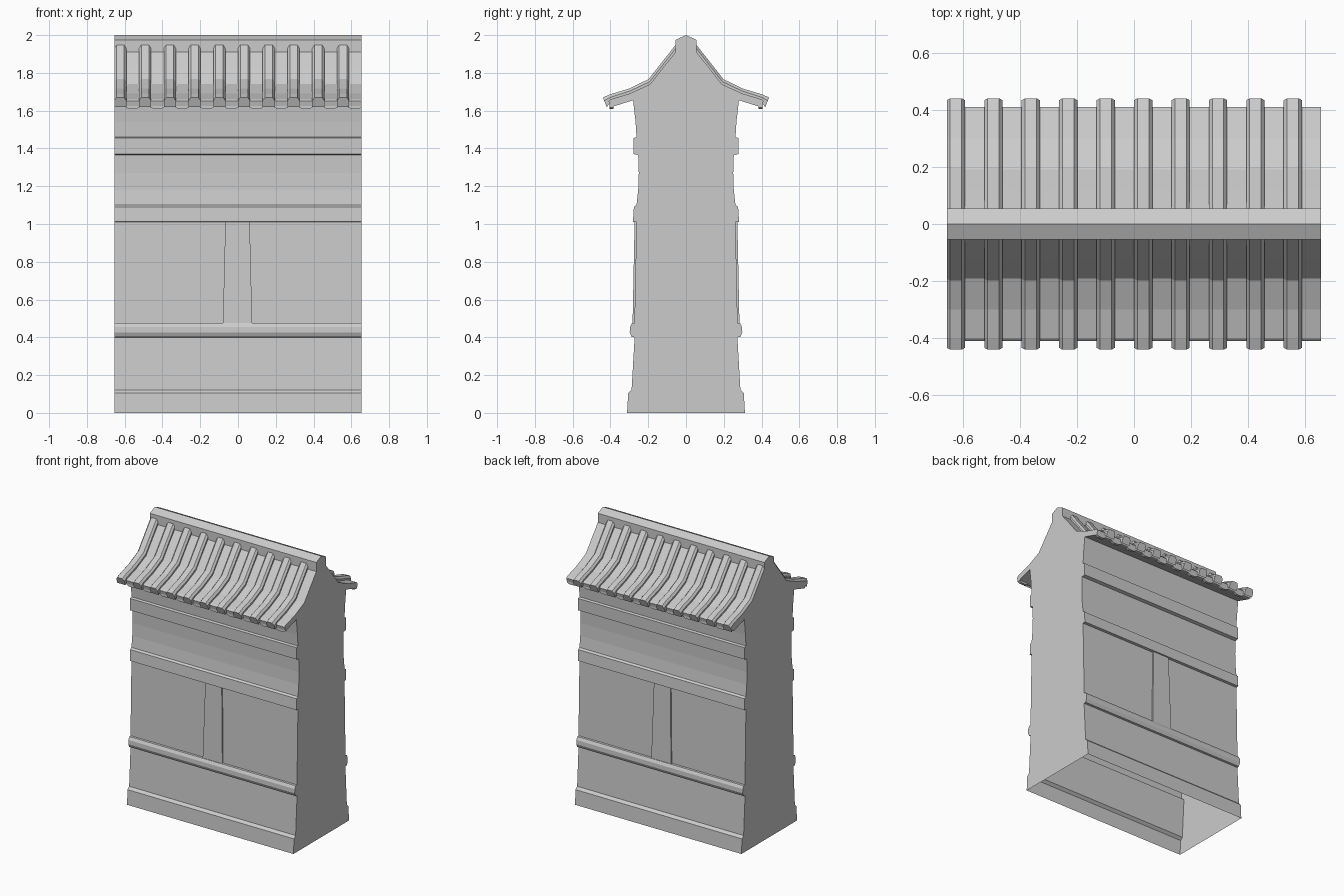
import bpy, bmesh

if "Cube" in bpy.data.objects:
    bpy.data.objects.remove(bpy.data.objects["Cube"])

HALF = 0.655      # half length of the wall section
PITCH = 0.131     # spacing of the roof tile rows


def make_object(name, bm):
    bmesh.ops.recalc_face_normals(bm, faces=bm.faces[:])
    me = bpy.data.meshes.new(name)
    bm.to_mesh(me)
    bm.free()
    ob = bpy.data.objects.new(name, me)
    bpy.context.collection.objects.link(ob)
    return ob


def loft(bm, rings, closed=True):
    """Skin a list of equal-length point rings and cap both ends."""
    vs = [[bm.verts.new(p) for p in r] for r in rings]
    n = len(vs[0])
    for a, b in zip(vs, vs[1:]):
        for i in range(n if closed else n - 1):
            j = (i + 1) % n
            bm.faces.new((a[i], a[j], b[j], b[i]))
    bm.faces.new(vs[0])
    bm.faces.new(vs[-1])


# Wall and roof slab: half profile (y, z), from base to ridge
half = [
    (0.312, 0), (0.306, 0.105), (0.288, 0.122), (0.272, 0.40),       # plinth
    (0.287, 0.402), (0.298, 0.425), (0.297, 0.455), (0.286, 0.475),  # lower moulding
    (0.273, 0.477), (0.262, 1.01),                                   # panel
    (0.281, 1.012), (0.276, 1.09), (0.262, 1.10),                    # middle band
    (0.253, 1.18), (0.25, 1.27), (0.253, 1.365),                     # frieze
    (0.277, 1.37), (0.279, 1.455), (0.262, 1.46),                    # upper band
    (0.267, 1.54), (0.28, 1.655),                                    # neck
    (0.392, 1.62), (0.403, 1.622), (0.41, 1.65), (0.40, 1.66),       # eave edge
    (0.30, 1.69), (0.19, 1.74), (0.12, 1.83), (0.055, 1.91),         # roof slope
    (0.055, 1.975),                                                  # ridge
]
profile = half + [(0, 2.0)] + [(-y, z) for y, z in reversed(half)]
bm = bmesh.new()
loft(bm, [[(x, y, z) for y, z in profile] for x in (-HALF, HALF)], closed=False)
make_object("wall_and_roof", bm)


# Raised roof tile rows, one swept cap per row on each slope
inner = [(0.05, 1.90), (0.18, 1.73), (0.29, 1.68), (0.398, 1.643), (0.42, 1.62)]
outer = [(0.05, 1.955), (0.198, 1.767), (0.30, 1.717), (0.40, 1.687), (0.44, 1.67)]
section = [(-0.032, 0), (-0.032, 0.65), (-0.02, 1), (0.02, 1), (0.032, 0.65), (0.032, 0)]
bm = bmesh.new()
for side in (-1, 1):
    for i in range(10):
        cx = -HALF + 0.032 + i * PITCH
        rings = []
        for (y0, z0), (y1, z1) in zip(inner, outer):
            rings.append([(cx + dx, side * (y0 + (y1 - y0) * t), z0 + (z1 - z0) * t)
                          for dx, t in section])
        loft(bm, rings)
make_object("roof_tile_rows", bm)


# Drip ends hanging between the tile rows
drip = [(-0.036, 1.635), (-0.036, 1.618), (-0.02, 1.609),
        (0.02, 1.609), (0.036, 1.618), (0.036, 1.635)]
bm = bmesh.new()
for side in (-1, 1):
    for i in range(10):
        cx = -HALF + 0.032 + (i + 0.5) * PITCH
        cx = min(cx, HALF - 0.036)
        loft(bm, [[(cx + dx, side * y, z) for dx, z in drip] for y in (0.385, 0.404)])
make_object("eave_drips", bm)


# Tapered pilaster in the middle of each panel
bm = bmesh.new()
for side in (-1, 1):
    rings = []
    for z, l, r, y in ((0.47, -0.08, 0.075, 0.283), (1.013, -0.067, 0.062, 0.272)):
        rings.append([(l, side * (y - 0.02), z), (r, side * (y - 0.02), z),
                      (r, side * y, z), (l, side * y, z)])
    loft(bm, rings)
make_object("pilasters", bm)
